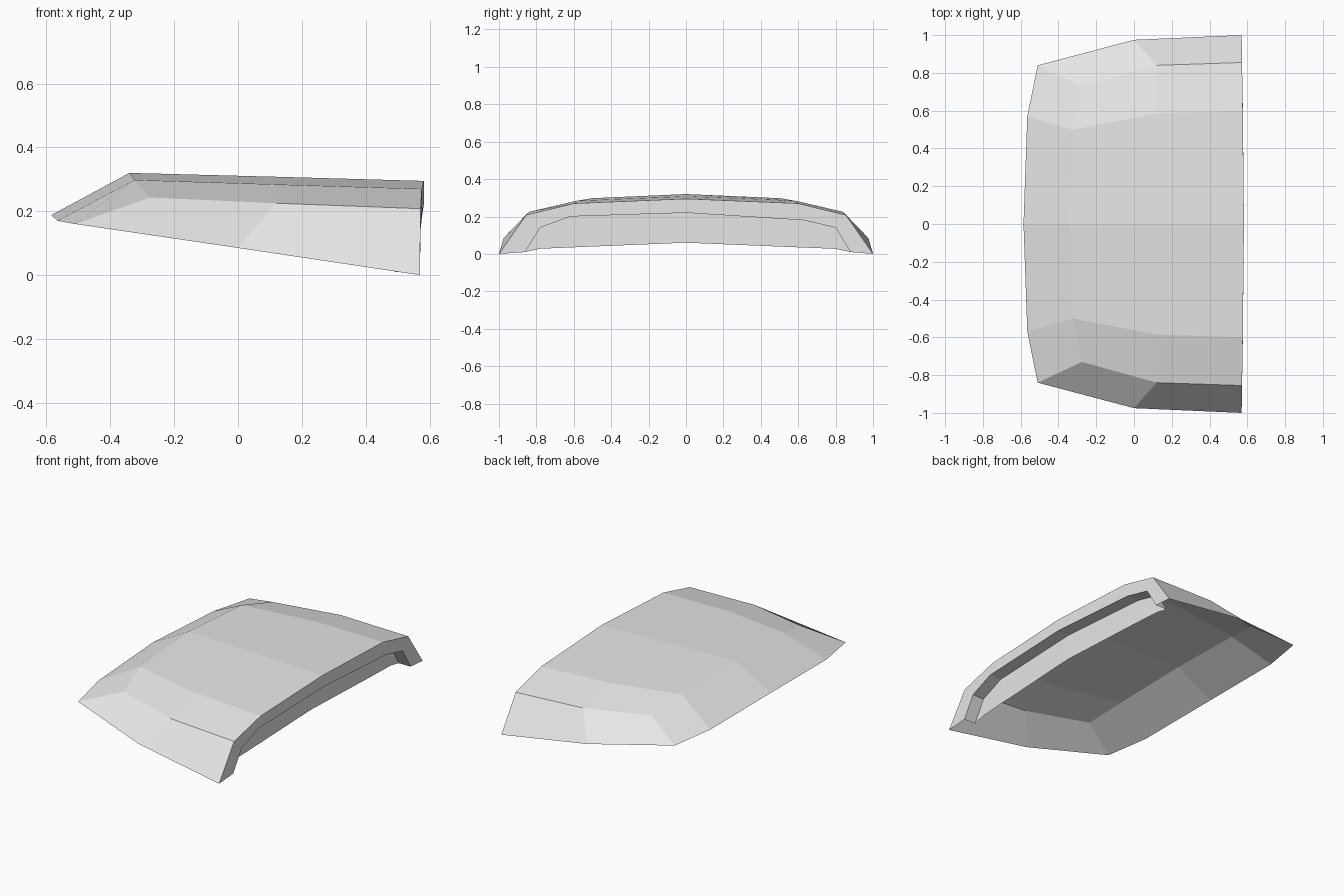
import bpy
import bmesh
from mathutils import Vector

cube = bpy.data.objects.get("Cube")
if cube:
    bpy.data.objects.remove(cube, do_unlink=True)

# Single grey finish
grey = bpy.data.materials.new("light_grey")
grey.use_nodes = True
GREY = (0.8, 0.8, 0.8, 1)
grey.diffuse_color = GREY
grey.node_tree.nodes["Principled BSDF"].inputs["Base Color"].default_value = GREY


def mirrored(half):
    """Turn a centre-to-edge row into a full row running from -y to +y."""
    return [(x, -y, z) for x, y, z in reversed(half[1:])] + half


def lofted(name, rows):
    """Skin neighbouring rows of points with flat faces."""
    bm = bmesh.new()
    verts = {}

    def vert(p):
        key = tuple(round(c, 4) for c in p)
        if key not in verts:
            verts[key] = bm.verts.new(Vector(key))
        return verts[key]

    for a, b in zip(rows, rows[1:]):
        for i in range(len(a) - 1):
            corners = (a[i], b[i], b[i + 1], a[i + 1])
            ring = list(dict.fromkeys(vert(p) for p in corners))
            if len(ring) > 2:
                bm.faces.new(ring)
    mesh = bpy.data.meshes.new(name)
    bm.to_mesh(mesh)
    bm.free()
    mesh.materials.append(grey)
    obj = bpy.data.objects.new(name, mesh)
    bpy.context.collection.objects.link(obj)
    return obj


# Outer panel rows: centre, shoulder, corner, lower edge
tip = (-0.51, 0.84, 0.16)
nose = mirrored([(-0.585, 0, 0.188), (-0.565, 0.57, 0.17), tip, tip])
ridge = mirrored([(-0.34, 0, 0.32), (-0.325, 0.5, 0.298), (-0.275, 0.73, 0.243), tip])
middle = mirrored([(0.12, 0, 0.308), (0.12, 0.585, 0.284), (0.12, 0.84, 0.225), (0, 0.975, 0.085)])
rear = mirrored([(0.582, 0, 0.295), (0.576, 0.6, 0.27), (0.572, 0.855, 0.208), (0.57, 1.0, 0)])
lofted("outer_panel", [nose, ridge, middle, rear])

# Rear rim face, step going inwards, and recessed wall below it
opening = [(-0.86, 0.01), (-0.78, 0.14), (-0.62, 0.2), (0, 0.22),
           (0.63, 0.18), (0.8, 0.14), (0.88, 0.01)]
rim_inner = [(p[0], y, z) for p, (y, z) in zip(rear, opening)]
step_inner = [(x - 0.08, y, z) for x, y, z in rim_inner]
wall_bottom = [(x, y, min(z, 0.06 - 0.041 * abs(y))) for x, y, z in step_inner]
lofted("rear_rim", [rear, rim_inner])
lofted("rim_step", [rim_inner, step_inner])
lofted("recessed_wall", [step_inner, wall_bottom])
